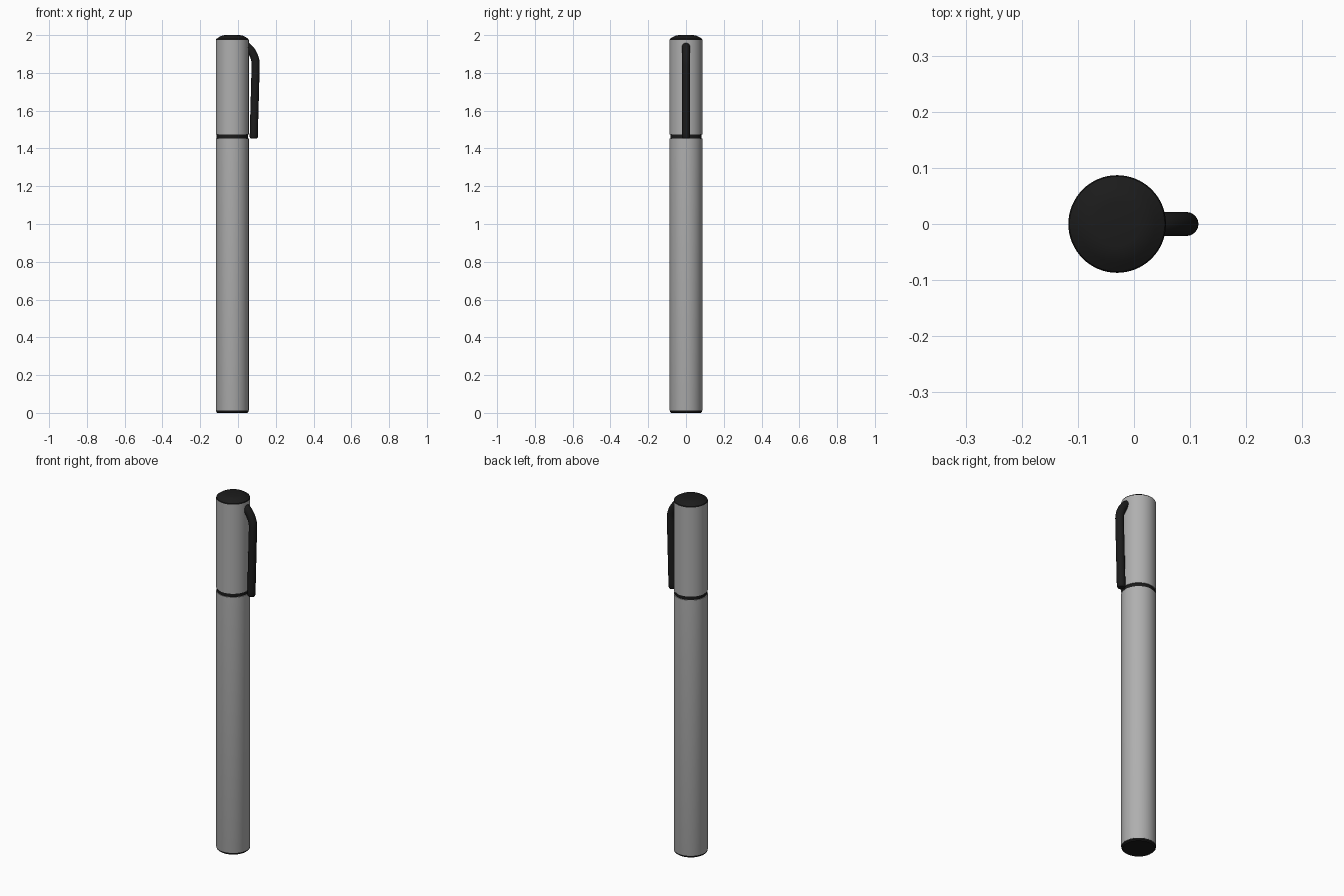
import bpy, bmesh, math

if "Cube" in bpy.data.objects:
    bpy.data.objects.remove(bpy.data.objects["Cube"])

AXIS_X = -0.03   # barrel axis is offset so barrel + clip are centred
SIDES = 64


def material(name, v):
    m = bpy.data.materials.new(name)
    m.diffuse_color = (v, v, v, 1)
    m.use_nodes = True
    m.node_tree.nodes["Principled BSDF"].inputs["Base Color"].default_value = m.diffuse_color
    return m


black = material("black_plastic", 0.011)
grey = material("grey_metal", 0.43)


def finish(ob, mat):
    ob.data.materials.append(mat)
    bpy.ops.object.select_all(action='DESELECT')
    bpy.context.view_layer.objects.active = ob
    ob.select_set(True)
    bpy.ops.object.shade_smooth_by_angle(angle=math.radians(30))


def lathe(name, profile, mat):
    """Closed solid of revolution from (radius, z) points, bottom to top."""
    bm = bmesh.new()
    rings = []
    for r, z in profile:
        rings.append([bm.verts.new((AXIS_X + r * math.cos(a), r * math.sin(a), z))
                      for a in (2 * math.pi * i / SIDES for i in range(SIDES))])
    for lo, hi in zip(rings, rings[1:]):
        for i in range(SIDES):
            j = (i + 1) % SIDES
            bm.faces.new((lo[i], lo[j], hi[j], hi[i]))
    bm.faces.new(rings[0][::-1])
    bm.faces.new(rings[-1])
    me = bpy.data.meshes.new(name)
    bm.to_mesh(me)
    bm.free()
    ob = bpy.data.objects.new(name, me)
    bpy.context.collection.objects.link(ob)
    finish(ob, mat)


# Barrel, cap and dark plugs
lathe("bottom_plug", [(0.079, 0), (0.085, 0.005), (0.086, 0.013)], black)
lathe("barrel", [(0.0865, 0.012), (0.087, 0.014), (0.087, 1.453)], grey)
lathe("joint_ring", [(0.083, 1.452), (0.083, 1.474)], black)
lathe("cap", [(0.087, 1.473), (0.087, 1.975)], grey)
lathe("top_plug", [(0.087, 1.975), (0.085, 1.980), (0.068, 1.991),
                   (0.055, 1.997), (0.04, 2.0)], black)

# Pocket clip: round rod bending out of the cap and down
cu = bpy.data.curves.new("clip_path", 'CURVE')
cu.dimensions = '3D'
cu.bevel_depth = 0.0215
cu.bevel_resolution = 6
cu.resolution_u = 14
cu.use_fill_caps = True
sp = cu.splines.new('BEZIER')
# (point, left handle, right handle, radius) in the xz plane
path = [((0.03, 1.949), (0.015, 1.953), (0.065, 1.938), 1),
        ((0.0935, 1.845), (0.0945, 1.885), (0.0925, 1.80), 1),
        ((0.0832, 1.46), (0.086, 1.57), (0.0831, 1.457), 1),
        ((0.083, 1.452), (0.0831, 1.455), (0.083, 1.45), 0.8)]
sp.bezier_points.add(len(path) - 1)
for bp, (c, l, r, rad) in zip(sp.bezier_points, path):
    bp.handle_left_type = bp.handle_right_type = 'FREE'
    bp.co = (c[0], 0, c[1])
    bp.handle_left = (l[0], 0, l[1])
    bp.handle_right = (r[0], 0, r[1])
    bp.radius = rad
clip = bpy.data.objects.new("clip", cu)
bpy.context.collection.objects.link(clip)
bpy.ops.object.select_all(action='DESELECT')
bpy.context.view_layer.objects.active = clip
clip.select_set(True)
bpy.ops.object.convert(target='MESH')
finish(bpy.context.view_layer.objects.active, black)
